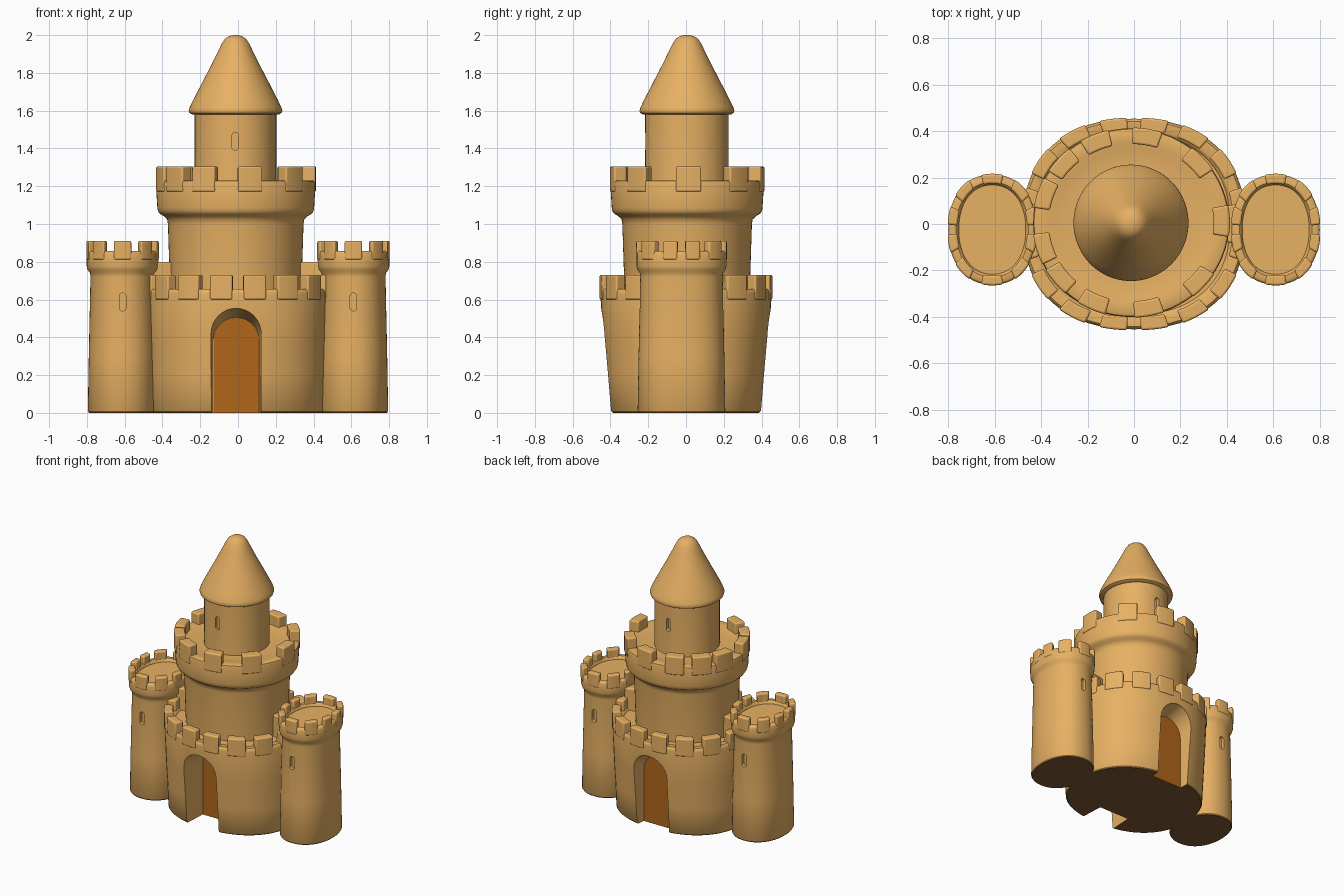
import bpy, bmesh, math
from math import cos, sin, pi, radians

if "Cube" in bpy.data.objects:
    bpy.data.objects.remove(bpy.data.objects["Cube"])


def material(name, rgb):
    m = bpy.data.materials.new(name)
    m.diffuse_color = (*rgb, 1)
    m.use_nodes = True
    m.node_tree.nodes["Principled BSDF"].inputs["Base Color"].default_value = m.diffuse_color
    return m


SAND = material("sand", (0.84, 0.46, 0.132))
WOOD = material("door brown", (0.44, 0.133, 0.011))
DARK = material("underside dark brown", (0.21, 0.098, 0.032))


def build(name, lofts, mat, bevel=0):
    """Skin each list of rings into a closed solid, all in one object."""
    bm = bmesh.new()
    for rings in lofts:
        vs = [[bm.verts.new(p) for p in r] for r in rings]
        n = len(vs[0])
        for a, b in zip(vs, vs[1:]):
            for i in range(n):
                j = (i + 1) % n
                bm.faces.new((a[i], a[j], b[j], b[i]))
        bm.faces.new(vs[0][::-1])
        bm.faces.new(vs[-1])
    bmesh.ops.recalc_face_normals(bm, faces=bm.faces)
    me = bpy.data.meshes.new(name)
    bm.to_mesh(me)
    bm.free()
    me.materials.append(mat)
    ob = bpy.data.objects.new(name, me)
    bpy.context.collection.objects.link(ob)
    if bevel:
        md = ob.modifiers.new("soft edges", 'BEVEL')
        md.width, md.segments = bevel, 3
    return ob


def activate(ob):
    bpy.ops.object.select_all(action='DESELECT')
    ob.select_set(True)
    bpy.context.view_layer.objects.active = ob


def smooth(ob):
    activate(ob)
    bpy.ops.object.shade_smooth_by_angle(angle=radians(40))


def darken_underside(ob):
    ob.data.materials.append(DARK)
    dark = len(ob.data.materials) - 1
    for f in ob.data.polygons:
        if f.center.z < 0.008:
            f.material_index = dark


def cut(ob, lofts):
    cutter = build("cutter", lofts, SAND)
    cutter.hide_render = True
    md = ob.modifiers.new("cut", 'BOOLEAN')
    md.operation, md.solver, md.object = 'DIFFERENCE', 'EXACT', cutter
    activate(ob)
    bpy.ops.object.modifier_apply(modifier="cut")
    bpy.data.objects.remove(cutter)


def point(plan, d, a, z, dx=None):
    """Point at angle a on a rounded plan (cx, cy, rx, ry, exponent) offset by d."""
    cx, cy, rx, ry, n = plan
    dx = d if dx is None else dx
    r = (abs(cos(a) / (rx + dx)) ** n + abs(sin(a) / (ry + d)) ** n) ** (-1 / n)
    return (cx + r * cos(a), cy + r * sin(a), z)


def turned(name, plan, profile, seg=72):
    rings = [[point(plan, p[0], 2 * pi * i / seg, *p[1:]) for i in range(seg)] for p in profile]
    return build(name, [rings], SAND)


def merlons(name, plan, angles, half, inner, z0, z1, outer=0.003):
    lofts = []
    for c in angles:
        rings = []
        for k in range(5):
            a = radians(c + half * (k / 2 - 1))
            rings.append([point(plan, d, a, z) for d, z in
                          ((inner, z0), (outer, z0), (outer, z1), (inner, z1))])
        lofts.append(rings)
    smooth(build(name, lofts, SAND, 0.009))


def arch(cx, y, hw, top, bottom=0.0):
    pts = [(cx - hw, y, bottom), (cx + hw, y, bottom)]
    return pts + [(cx + hw * cos(pi * i / 16), y, top - hw + hw * sin(pi * i / 16))
                  for i in range(17)]


def slot(cx, y, hw, z0, z1):
    pts = []
    for i in range(16):
        a = 2 * pi * (i + 0.5) / 16
        zc = z1 - hw if sin(a) > 0 else z0 + hw
        pts.append((cx + hw * cos(a), y, zc + hw * sin(a)))
    return pts


# lower wall, flaring outwards mostly to front and back: (offset, height, offset in x)
wall_plan = (0, 0, 0.48, 0.455, 2.3)
wall = turned("lower_wall", wall_plan, [
    (-0.06, 0, -0.02), (-0.05, 0.01, -0.014), (-0.034, 0.2, -0.01), (-0.016, 0.4, -0.005),
    (-0.001, 0.63, 0), (-0.004, 0.648), (-0.012, 0.656), (-0.05, 0.656), (-0.06, 0.65),
    (-0.066, 0.64)])

# arched doorways: deep at the front, shallower at the back
DOORS = ((-1, 0.215, "front_door"), (1, 0.325, "back_door"))
cut(wall, [[arch(-0.01, s * 0.56, 0.142, 0.575, -0.05), arch(-0.01, s * 0.43, 0.133, 0.55, -0.05),
            arch(-0.01, s * y, 0.122, 0.505, -0.05)] for s, y, _ in DOORS])
darken_underside(wall)
smooth(wall)
for s, y, label in DOORS:
    build(label, [[arch(-0.01, s * (y - 0.003), 0.121, 0.504),
                   arch(-0.01, s * (y + 0.006), 0.121, 0.504)]], WOOD)

merlons("wall_merlons", wall_plan, [11.25 + 22.5 * i for i in range(16)], 7.5, -0.055, 0.6, 0.73)
merlons("wall_tower_links", wall_plan, (0, 180), 11, -0.15, 0.6, 0.8, -0.03)

# keep with a flared parapet and a floor level with the gaps
keep_plan = (-0.012, 0.006, 0.423, 0.407, 2)
smooth(turned("keep", keep_plan, [
    (-0.077, 0.6), (-0.064, 1.0), (-0.06, 1.025), (-0.04, 1.043), (-0.02, 1.055),
    (-0.011, 1.068), (-0.008, 1.085), (0, 1.215), (-0.004, 1.227), (-0.012, 1.231),
    (-0.06, 1.229), (-0.09, 1.222), (-0.15, 1.218)]))
merlons("keep_merlons", keep_plan,
        (1, 42, 80, 113, 139, 162, 196, 218, 245, 281, 319), 9.3, -0.068, 1.17, 1.305)

# upper tower with slit windows
upper = turned("upper_tower", (-0.013, 0.005, 0.216, 0.221, 2), [(0.004, 1.15), (0, 1.2), (0, 1.6)])
cut(upper, [[slot(-0.015, s * 0.3, 0.017, 1.39, 1.485), slot(-0.015, s * 0.2, 0.017, 1.39, 1.485)]
            for s in (-1, 1)])
smooth(upper)

# pointed roof with rounded tip
smooth(turned("roof", (-0.013, 0.005, 0, 0.003, 2), [
    (0.2, 1.577), (0.23, 1.58), (0.244, 1.588), (0.248, 1.6), (0.243, 1.617), (0.225, 1.655),
    (0.176, 1.75), (0.129, 1.84), (0.092, 1.915), (0.073, 1.955), (0.056, 1.98),
    (0.037, 1.993), (0.018, 1.999), (0.004, 2.0)]))

# side towers
for s, label in ((-1, "left"), (1, "right")):
    x = s * 0.611
    plan = (x, -0.024, 0.19, 0.238, 2.2)
    tower = turned(label + "_tower", plan, [
        (-0.012, 0), (-0.006, 0.01), (-0.011, 0.3), (-0.02, 0.72), (-0.018, 0.74), (-0.005, 0.757),
        (0, 0.775), (0, 0.842), (-0.004, 0.853), (-0.01, 0.857), (-0.034, 0.857),
        (-0.042, 0.85), (-0.046, 0.835)])
    cut(tower, [[slot(x, y0, 0.018, 0.54, 0.635), slot(x, y1, 0.018, 0.54, 0.635)]
                for y0, y1 in ((-0.32, -0.22), (0.28, 0.172))])
    darken_underside(tower)
    smooth(tower)
    merlons(label + "_tower_merlons", plan, [18 + 36 * i for i in range(10)], 11.5, -0.04, 0.81, 0.91)
